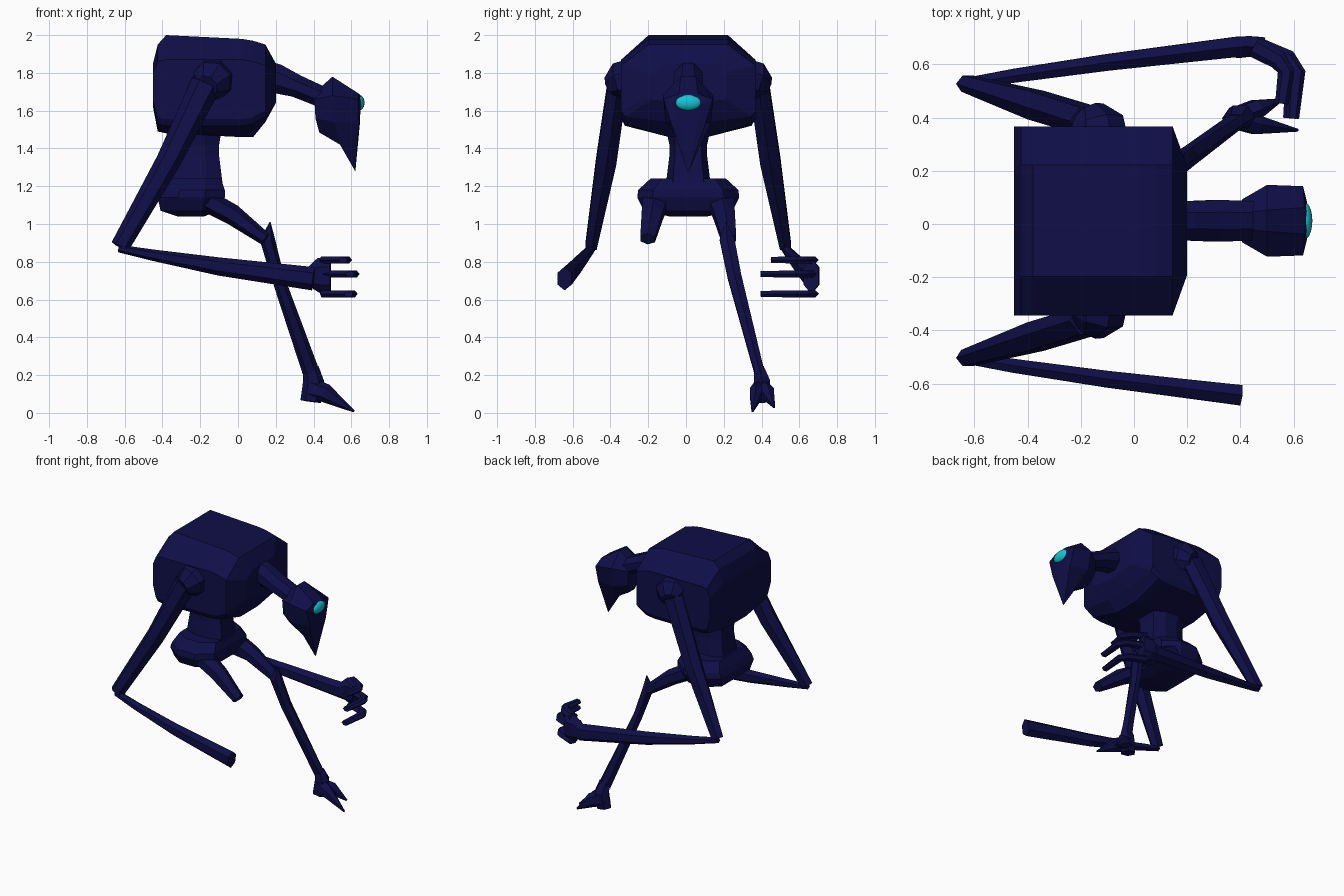
import bpy, bmesh, math
from mathutils import Vector

MID = 0.012  # y of the symmetry plane


def material(name, rgb):
    m = bpy.data.materials.new(name)
    m.diffuse_color = (*rgb, 1)
    return m


NAVY = material("dark navy", (0.005, 0.0045, 0.065))
CYAN = material("cyan", (0.008, 0.56, 0.66))


def loft(name, rings, mat=NAVY):
    """Skin a list of equal-length point rings and cap both ends."""
    bm = bmesh.new()
    loops = [[bm.verts.new((p[0], p[1] + MID, p[2])) for p in r] for r in rings]
    n = len(loops[0])
    for a, b in zip(loops, loops[1:]):
        for i in range(n):
            j = (i + 1) % n
            bm.faces.new((a[i], a[j], b[j], b[i]))
    bm.faces.new(loops[0][::-1])
    bm.faces.new(loops[-1])
    bmesh.ops.remove_doubles(bm, verts=bm.verts, dist=0.0005)
    bmesh.ops.recalc_face_normals(bm, faces=bm.faces)
    me = bpy.data.meshes.new(name)
    bm.to_mesh(me)
    bm.free()
    me.materials.append(mat)
    ob = bpy.data.objects.new(name, me)
    bpy.context.collection.objects.link(ob)
    return ob


def limb(name, path, side=1, n=6, hint=(0, 1, 0)):
    """Tube through (x, y, z, half width along hint, half width across)."""
    pts = [Vector((p[0], p[1] * side, p[2])) for p in path]
    rings = []
    for i, p in enumerate(pts):
        t = (pts[min(i + 1, len(pts) - 1)] - pts[max(i - 1, 0)]).normalized()
        h = Vector(hint)
        u = (h - t * h.dot(t)).normalized()
        v = t.cross(u)
        a, b = path[i][3:]
        rings.append([p + u * a * math.cos(k) + v * b * math.sin(k)
                      for k in (2 * math.pi * (j + 0.5) / n for j in range(n))])
    return loft(name, rings)


def flat_ring(z, x0, x1, w, c=0.3):
    """Horizontal chamfered rectangle."""
    d, e = (x1 - x0) * c, w * c
    return [(x0 + d, -w, z), (x1 - d, -w, z), (x1, -w + e, z), (x1, w - e, z),
            (x1 - d, w, z), (x0 + d, w, z), (x0, w - e, z), (x0, -w + e, z)]


# Torso: chamfered sections from back to chest
torso = []
for x, zb, zl, zh, zt, s in [(-0.45, 1.62, 1.64, 1.80, 1.85, 1), (-0.425, 1.49, 1.53, 1.86, 1.95, 1),
                             (-0.38, 1.48, 1.52, 1.87, 2.0, 1), (0.02, 1.46, 1.52, 1.87, 1.98, 1),
                             (0.08, 1.46, 1.53, 1.86, 1.97, 1), (0.145, 1.54, 1.57, 1.84, 1.95, 1),
                             (0.2, 1.64, 1.66, 1.80, 1.85, 0.57)]:
    half = [(0.10, zb), (0.335, zl), (0.355, zl + 0.1 * (zh - zl)), (0.355, zh), (0.21, zt)]
    torso.append([(x, y * s, z) for y, z in half] + [(x, -y * s, z) for y, z in half[::-1]])
loft("torso", torso)

# Waist and pelvis
loft("waist", [flat_ring(1.20, -0.37, -0.08, 0.12), flat_ring(1.36, -0.35, -0.10, 0.10),
               flat_ring(1.42, -0.35, -0.10, 0.10), flat_ring(1.54, -0.37, -0.08, 0.125)])
loft("pelvis", [flat_ring(1.04, -0.32, -0.18, 0.10), flat_ring(1.07, -0.41, -0.10, 0.235),
                flat_ring(1.14, -0.425, -0.07, 0.27), flat_ring(1.18, -0.41, -0.07, 0.265),
                flat_ring(1.24, -0.38, -0.09, 0.20)])

# Neck
limb("neck", [(0.08, 0, 1.82, 0.08, 0.07), (0.2, 0, 1.77, 0.08, 0.085), (0.31, 0, 1.73, 0.085, 0.065),
              (0.45, 0, 1.67, 0.08, 0.06)], n=8)

# Head: widening from the nape to a flat face with a long pointed chin
head = []
for pts in [[(0.41, 0.03, 1.70), (0.405, 0.08, 1.66), (0.41, 0.075, 1.56), (0.43, 0.03, 1.485)],
            [(0.50, 0.04, 1.78), (0.50, 0.135, 1.68), (0.51, 0.12, 1.54), (0.54, 0.03, 1.42)],
            [(0.64, 0.05, 1.69), (0.635, 0.13, 1.66), (0.64, 0.09, 1.53), (0.62, 0.004, 1.28)],
            [(0.648, 0.03, 1.68), (0.65, 0.07, 1.64), (0.645, 0.05, 1.53), (0.622, 0.003, 1.285)]]:
    head.append(pts + [(x, -y, z) for x, y, z in pts[::-1]])
loft("head", head)

# Eye
bpy.ops.mesh.primitive_uv_sphere_add(segments=20, ring_count=12, location=(0.64, MID, 1.642))
eye = bpy.context.object
eye.name = "eye"
eye.scale = (0.03, 0.07, 0.042)
eye.data.materials.append(CYAN)
bpy.ops.object.shade_smooth()

# Paired limbs
for tag, s in (("left", 1), ("right", -1)):
    limb(tag + "_shoulder", [(-0.13, 0.28, 1.77, 0.12, 0.12), (-0.14, 0.36, 1.755, 0.11, 0.11),
                             (-0.165, 0.41, 1.73, 0.06, 0.06)], s, 8, (1, 0, 0))
    limb(tag + "_upper_arm", [(-0.17, 0.375, 1.74, 0.06, 0.08), (-0.37, 0.435, 1.33, 0.062, 0.065),
                              (-0.625, 0.515, 0.88, 0.035, 0.05)], s)
    limb(tag + "_forearm", [(-0.63, 0.515, 0.87, 0.025, 0.02), (-0.45, 0.545, 0.835, 0.03, 0.03),
                            (-0.1, 0.595, 0.775, 0.036, 0.048), (0.4, 0.655, 0.71, 0.044, 0.062)], s)
    limb(tag + "_thigh", [(-0.18, 0.17, 1.13, 0.08, 0.06), (-0.03, 0.19, 1.05, 0.065, 0.055),
                          (0.145, 0.215, 0.92, 0.045, 0.035)], s)

# Complete leg: shin with knee spike, ankle and forked foot
limb("left_shin", [(0.17, 0.20, 1.01, 0.003, 0.003), (0.155, 0.205, 0.92, 0.045, 0.04),
                   (0.21, 0.245, 0.72, 0.042, 0.034), (0.385, 0.375, 0.22, 0.03, 0.045)])
limb("left_heel", [(0.385, 0.375, 0.24, 0.028, 0.042), (0.40, 0.39, 0.17, 0.05, 0.055),
                   (0.385, 0.385, 0.06, 0.045, 0.055)])
for i, (x, y, z) in enumerate([(0.615, 0.34, 0.008), (0.555, 0.455, 0.03)]):
    limb(f"left_toe_{i + 1}", [(0.38, 0.385, 0.13, 0.045, 0.06), (0.46, 0.36 + 0.06 * i, 0.105, 0.04, 0.05),
                               (x, y, z, 0.006, 0.006)])

# Hand with three hooked fingers
limb("left_palm", [(0.385, 0.65, 0.715, 0.045, 0.06), (0.43, 0.655, 0.725, 0.045, 0.095),
                   (0.49, 0.65, 0.725, 0.045, 0.095)])
for i, (z, x, y) in enumerate([(0.81, 0.57, 0.44), (0.735, 0.61, 0.385), (0.63, 0.60, 0.385)]):
    limb(f"left_finger_{i + 1}", [(0.45, 0.655, z, 0.022, 0.04), (x - 0.03, 0.605, z, 0.022, 0.036),
                                  (x + 0.002, 0.56, z, 0.022, 0.032), (x - 0.015, y, z, 0.018, 0.025)],
         hint=(0, 0, 1))
